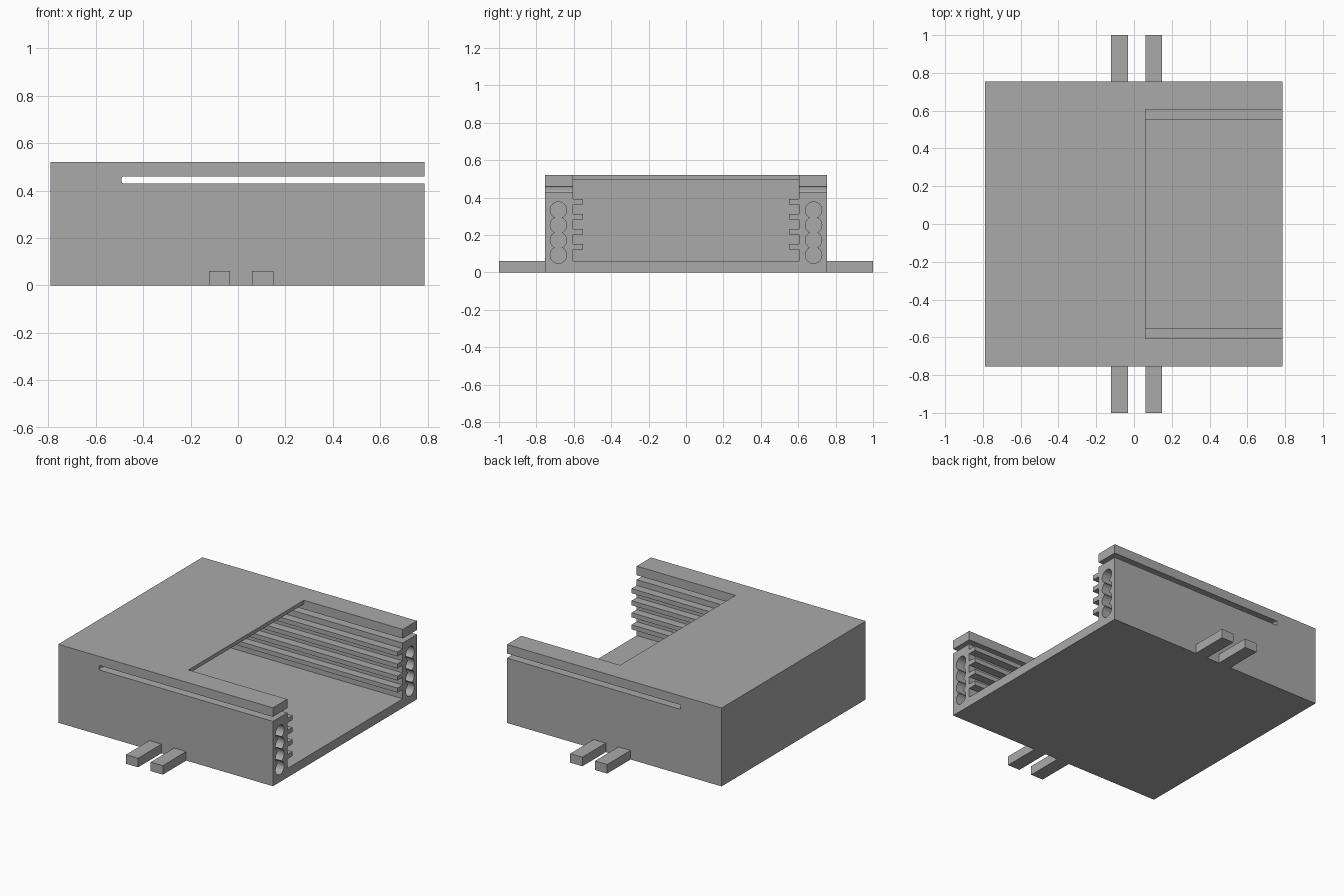
import bpy, math

cube = bpy.data.objects.get("Cube")
if cube:
    bpy.data.objects.remove(cube, do_unlink=True)

grey = bpy.data.materials.new("plain_grey")
grey.use_nodes = True
grey.diffuse_color = (0.4, 0.4, 0.4, 1)
grey.node_tree.nodes["Principled BSDF"].inputs["Base Color"].default_value = (0.4, 0.4, 0.4, 1)

# Overall limits of the housing
LEFT, RIGHT, HALF, TOP = -0.79, 0.785, 0.755, 0.52
INNER, FLOOR, CEILING = 0.605, 0.06, 0.495
BACK, STOP, OUT = -0.64, -0.49, 0.9   # cavity end, slot end, cutter overshoot


def box(name, x, y, z):
    """Box from its (min, max) range on each axis."""
    bpy.ops.mesh.primitive_cube_add(size=1)
    ob = bpy.context.object
    ob.name = name
    for v in ob.data.vertices:
        v.co = [r[0] if c < 0 else r[1] for r, c in zip((x, y, z), v.co)]
    ob.data.materials.append(grey)
    return ob


def rod(name, x, y, z, radius):
    """Cylinder lying along x."""
    bpy.ops.mesh.primitive_cylinder_add(
        vertices=40, radius=radius, depth=x[1] - x[0],
        location=((x[0] + x[1]) / 2, y, z), rotation=(0, math.pi / 2, 0))
    ob = bpy.context.object
    ob.name = name
    ob.data.materials.append(grey)
    return ob


def combine(target, tool, operation="DIFFERENCE"):
    mod = target.modifiers.new("combine", "BOOLEAN")
    mod.operation, mod.solver, mod.object = operation, "EXACT", tool
    bpy.context.view_layer.objects.active = target
    bpy.ops.object.modifier_apply(modifier=mod.name)
    bpy.data.objects.remove(tool, do_unlink=True)


# Housing with an open end, a cavity and a cut-out in the top plate
housing = box("housing", (LEFT, RIGHT), (-HALF, HALF), (0, TOP))
combine(housing, box("cavity", (BACK, OUT), (-INNER, INNER), (FLOOR, CEILING)))
combine(housing, box("top_opening", (0.06, OUT), (-INNER, INNER), (0.4, 0.7)))

# Long slot through both side walls, with softened end corners
slot = box("slot", (STOP, OUT), (-0.9, 0.9), (0.43, 0.46))
bevel = slot.modifiers.new("round", "BEVEL")
bevel.width, bevel.segments = 0.008, 3
combine(housing, slot)

# Stacked bores in the end of each side wall
for side in (-1, 1):
    for i in range(4):
        combine(housing, rod("bore", (STOP, OUT), side * 0.682, 0.093 + 0.08 * i, 0.044))

bpy.ops.object.select_all(action="DESELECT")
housing.select_set(True)
bpy.context.view_layer.objects.active = housing
bpy.ops.object.shade_smooth_by_angle(angle=math.radians(25))

# Guide rails along the inner walls
for side, label in ((-1, "front"), (1, "back")):
    y = sorted((side * INNER, side * 0.55))
    for i in range(4):
        z = 0.122 + 0.08 * i
        box(f"{label}_rail_{i + 1}", (BACK, RIGHT), y, (z, z + 0.03))

    # Pairs of tabs at the base
    y = sorted((side * HALF, side * 1.0))
    for name, x in (("right", (-0.122, -0.033)), ("left", (0.06, 0.149))):
        box(f"{label}_{name}_tab", x, y, (0, 0.06))
